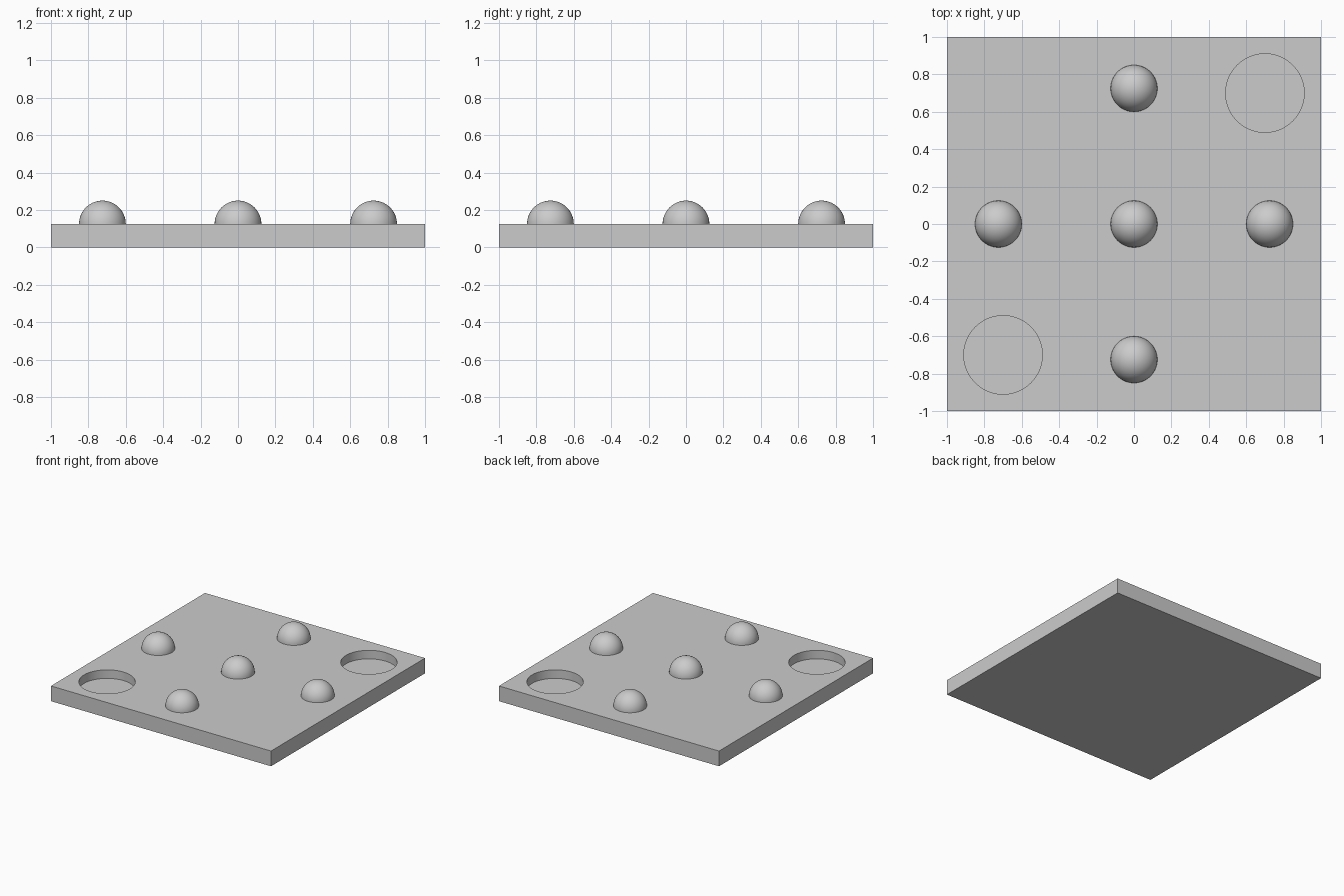
import bpy
import bmesh
import math

cube = bpy.data.objects.get("Cube")
if cube:
    bpy.data.objects.remove(cube, do_unlink=True)

THICKNESS = 0.125
DOME_RADIUS = 0.125
DOME_OFFSET = 0.725
HOLE_RADIUS = 0.21
HOLE_OFFSET = 0.7
HOLE_DEPTH = 0.07

grey = bpy.data.materials.new("light grey")
grey.use_nodes = True
colour = (0.6, 0.6, 0.6, 1)
grey.diffuse_color = colour
grey.node_tree.nodes["Principled BSDF"].inputs["Base Color"].default_value = colour


def smooth(obj):
    bpy.ops.object.select_all(action="DESELECT")
    obj.select_set(True)
    bpy.context.view_layer.objects.active = obj
    bpy.ops.object.shade_smooth_by_angle(angle=math.radians(30))


# Square base plate
bpy.ops.mesh.primitive_cube_add(size=1, location=(0, 0, THICKNESS / 2))
plate = bpy.context.object
plate.name = "base_plate"
plate.scale = (2, 2, THICKNESS)
bpy.ops.object.transform_apply(location=True, rotation=False, scale=True)
plate.data.materials.append(grey)

# Blind round pockets in two opposite corners
cutters = []
for name, side in (("front_pocket_cutter", -1), ("back_pocket_cutter", 1)):
    bpy.ops.mesh.primitive_cylinder_add(
        vertices=96, radius=HOLE_RADIUS, depth=2 * HOLE_DEPTH,
        location=(side * HOLE_OFFSET, side * HOLE_OFFSET, THICKNESS))
    cutter = bpy.context.object
    cutter.name = name
    cutter.data.materials.append(grey)
    cut = plate.modifiers.new(name, "BOOLEAN")
    cut.operation = "DIFFERENCE"
    cut.solver = "EXACT"
    cut.object = cutter
    cutters.append(cutter)

bpy.context.view_layer.objects.active = plate
for cutter in cutters:
    bpy.ops.object.modifier_apply(modifier=cutter.name)
    bpy.data.objects.remove(cutter, do_unlink=True)
smooth(plate)

# Half-round studs: one in the middle and one toward each side
studs = {
    "centre_stud": (0, 0),
    "left_stud": (1, 0),
    "right_stud": (-1, 0),
    "back_stud": (0, 1),
    "front_stud": (0, -1),
}
for name, (x, y) in studs.items():
    bm = bmesh.new()
    bmesh.ops.create_uvsphere(bm, u_segments=64, v_segments=32, radius=DOME_RADIUS)
    bmesh.ops.delete(bm, geom=[v for v in bm.verts if v.co.z < -0.001], context="VERTS")
    mesh = bpy.data.meshes.new(name)
    bm.to_mesh(mesh)
    bm.free()
    mesh.materials.append(grey)
    stud = bpy.data.objects.new(name, mesh)
    stud.location = (x * DOME_OFFSET, y * DOME_OFFSET, THICKNESS)
    bpy.context.collection.objects.link(stud)
    smooth(stud)
